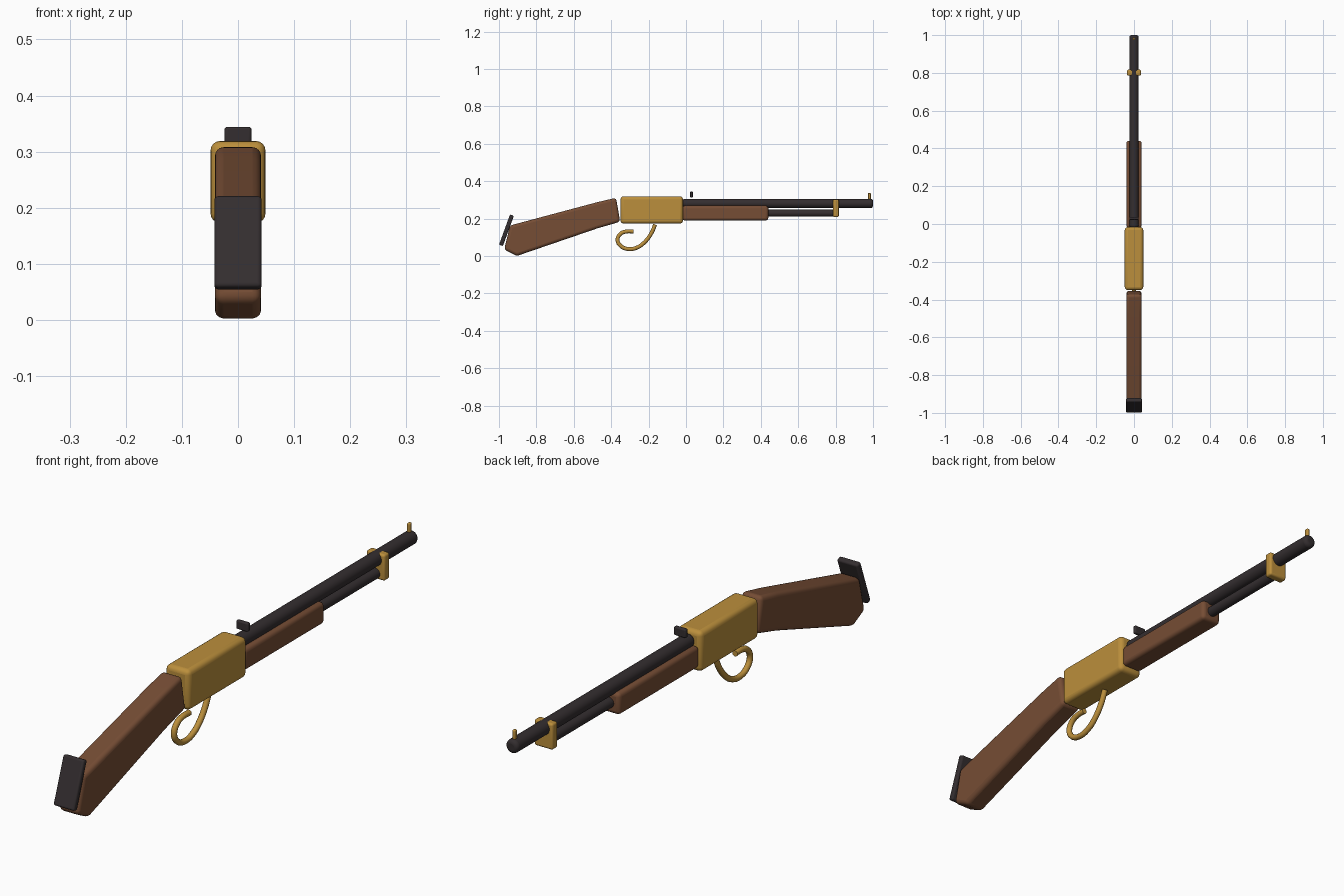
import bpy, bmesh, math
from mathutils import Matrix

if "Cube" in bpy.data.objects:
    bpy.data.objects.remove(bpy.data.objects["Cube"])


def material(name, col):
    m = bpy.data.materials.new(name)
    m.diffuse_color = (*col, 1)
    m.use_nodes = True
    m.node_tree.nodes["Principled BSDF"].inputs["Base Color"].default_value = m.diffuse_color
    return m


WOOD = material("walnut brown", (0.18, 0.074, 0.035))
BRASS = material("brass gold", (0.50, 0.275, 0.045))
STEEL = material("dark steel", (0.034, 0.027, 0.029))


def finish(name, bm, mat, bevel=0.0, segments=4):
    bmesh.ops.recalc_face_normals(bm, faces=bm.faces)
    me = bpy.data.meshes.new(name)
    bm.to_mesh(me)
    bm.free()
    ob = bpy.data.objects.new(name, me)
    bpy.context.collection.objects.link(ob)
    me.materials.append(mat)
    if bevel:
        mod = ob.modifiers.new("Bevel", 'BEVEL')
        mod.width = bevel
        mod.segments = segments
        mod.limit_method = 'ANGLE'
        mod.angle_limit = math.radians(25)
    bpy.ops.object.select_all(action='DESELECT')
    ob.select_set(True)
    bpy.context.view_layer.objects.active = ob
    bpy.ops.object.shade_smooth_by_angle(angle=math.radians(35))
    return ob


def box(name, y, z, half_x, mat, bevel):
    bm = bmesh.new()
    bmesh.ops.create_cube(bm, size=1)
    bmesh.ops.scale(bm, vec=(2 * half_x, y[1] - y[0], z[1] - z[0]), verts=bm.verts)
    bmesh.ops.translate(bm, vec=(0, sum(y) / 2, sum(z) / 2), verts=bm.verts)
    return finish(name, bm, mat, bevel)


def tube(name, y, z, radius, mat, bevel):
    bm = bmesh.new()
    m = Matrix.Translation((0, sum(y) / 2, z)) @ Matrix.Rotation(math.pi / 2, 4, 'X')
    bmesh.ops.create_cone(bm, cap_ends=True, segments=32, radius1=radius,
                          radius2=radius, depth=y[1] - y[0], matrix=m)
    return finish(name, bm, mat, bevel)


# Shoulder stock: side profile extruded across x
profile = [(-0.941, 0.163), (-0.473, 0.288), (-0.374, 0.311), (-0.352, 0.183),
           (-0.473, 0.148), (-0.905, 0.0), (-0.972, 0.035)]
bm = bmesh.new()
face = bm.faces.new([bm.verts.new((-0.041, y, z)) for y, z in profile])
ext = bmesh.ops.extrude_face_region(bm, geom=[face])
bmesh.ops.translate(bm, vec=(0.082, 0, 0),
                    verts=[v for v in ext["geom"] if isinstance(v, bmesh.types.BMVert)])
finish("stock", bm, WOOD, 0.015)

# Tilted butt plate
bm = bmesh.new()
bmesh.ops.create_cube(bm, size=1)
bmesh.ops.scale(bm, vec=(0.084, 0.022, 0.173), verts=bm.verts)
bmesh.ops.transform(bm, verts=bm.verts, matrix=Matrix.Translation((0, -0.96, 0.1375))
                    @ Matrix.Rotation(math.radians(-20), 4, 'X'))
finish("butt_plate", bm, STEEL, 0.007)

# Receiver and forearm
box("receiver", (-0.35, -0.016), (0.173, 0.319), 0.049, BRASS, 0.017)
box("forearm", (-0.02, 0.44), (0.19, 0.269), 0.041, WOOD, 0.014)

# Barrel and magazine tube
tube("barrel", (-0.02, 1.0), 0.281, 0.025, STEEL, 0.013)
tube("magazine_tube", (0.0, 0.81), 0.229, 0.019, STEEL, 0.006)

# Barrel band and sights
box("barrel_band", (0.785, 0.817), (0.208, 0.303), 0.037, BRASS, 0.008)
box("rear_sight", (0.022, 0.037), (0.312, 0.344), 0.024, STEEL, 0.005)
box("front_sight", (0.973, 0.988), (0.298, 0.337), 0.006, BRASS, 0.004)

# Lever loop: round wire along a smooth path
path = [(-0.165, 0.168), (-0.185, 0.122), (-0.22, 0.075), (-0.26, 0.046),
        (-0.305, 0.037), (-0.348, 0.053), (-0.366, 0.087), (-0.348, 0.12),
        (-0.318, 0.131), (-0.28, 0.131)]
cu = bpy.data.curves.new("lever_loop", 'CURVE')
cu.dimensions = '3D'
cu.bevel_depth = 0.0105
cu.bevel_resolution = 4
cu.use_fill_caps = True
sp = cu.splines.new('BEZIER')
sp.bezier_points.add(len(path) - 1)
for p, (y, z) in zip(sp.bezier_points, path):
    p.co = (0, y, z)
    p.handle_left_type = p.handle_right_type = 'AUTO'
sp.resolution_u = 6
cu.materials.append(BRASS)
bpy.context.collection.objects.link(bpy.data.objects.new("lever_loop", cu))
